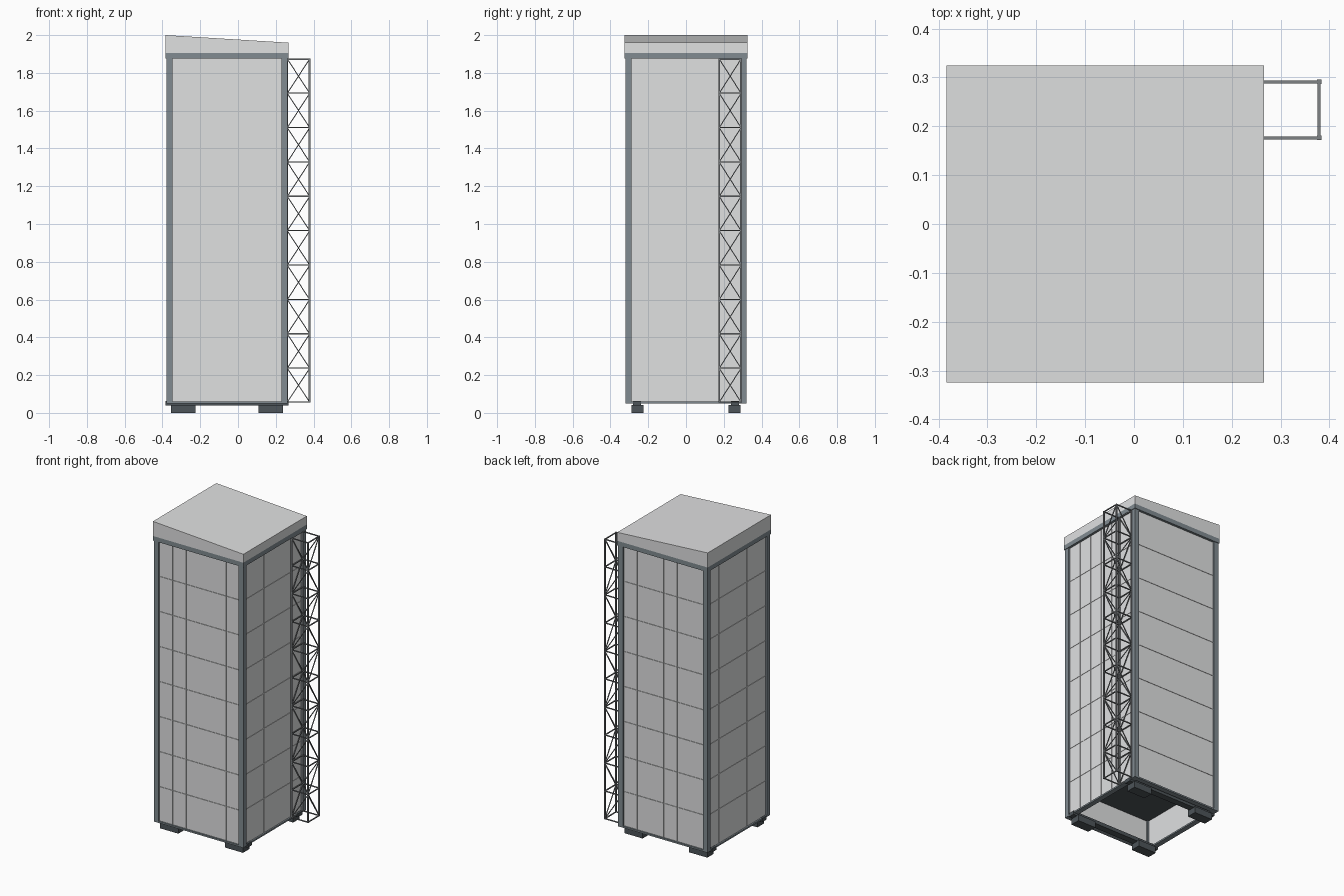
import bpy, bmesh, math
from mathutils import Vector, Matrix

if "Cube" in bpy.data.objects:
    bpy.data.objects.remove(bpy.data.objects["Cube"])


def material(name, rgb):
    m = bpy.data.materials.new(name)
    m.diffuse_color = (*rgb, 1)
    m.use_nodes = True
    m.node_tree.nodes["Principled BSDF"].inputs["Base Color"].default_value = m.diffuse_color
    return m


PANEL = material("light grey", (0.745, 0.75, 0.755))
FRAME = material("slate grey", (0.22, 0.26, 0.285))
FOOT = material("dark slate", (0.075, 0.09, 0.10))
STEEL = material("truss steel", (0.21, 0.225, 0.235))


def finish(bm, name, mat):
    bmesh.ops.recalc_face_normals(bm, faces=bm.faces)
    me = bpy.data.meshes.new(name)
    bm.to_mesh(me)
    bm.free()
    me.materials.append(mat)
    ob = bpy.data.objects.new(name, me)
    bpy.context.collection.objects.link(ob)
    return ob


def add_box(bm, lo, hi):
    lo, hi = Vector(lo), Vector(hi)
    mat = Matrix.Translation((lo + hi) / 2) @ Matrix.Diagonal((*(hi - lo), 1))
    return bmesh.ops.create_cube(bm, size=1, matrix=mat)["verts"]


def add_bar(bm, a, b, t):
    """Square bar from a to b."""
    a, b = Vector(a), Vector(b)
    d = b - a
    rot = d.to_track_quat('Z', 'Y').to_matrix().to_4x4()
    mat = Matrix.Translation((a + b) / 2) @ rot @ Matrix.Diagonal((t, t, d.length, 1))
    bmesh.ops.create_cube(bm, size=1, matrix=mat)


X0, X1, Y = -0.3835, 0.2665, 0.325      # roof footprint
CX = (X0 + X1) / 2
Z0, Z1 = 0.055, 1.875                   # panel field
H = 0.321                               # half width of the frame
C = 0.033                               # column size

# sloping roof cap
bm = bmesh.new()
for v in add_box(bm, (X0, -Y, 1.905), (X1, Y, 2.0)):
    if v.co.z > 1.95 and v.co.x > 0:
        v.co.z = 1.96
finish(bm, "roof_cap", PANEL)

# corner columns
bm = bmesh.new()
for sx in (-1, 1):
    for sy in (-1, 1):
        cx, cy = CX + sx * (H - C / 2), sy * (H - C / 2)
        add_box(bm, (cx - C / 2, cy - C / 2, 0.05), (cx + C / 2, cy + C / 2, 1.88))
finish(bm, "corner_columns", FRAME)


# top and bottom ring beams
def ring(name, z0, z1, h, w):
    bm = bmesh.new()
    for s in (-1, 1):
        a, b = sorted((s * h, s * (h - w)))
        add_box(bm, (CX - h, a, z0), (CX + h, b, z1))
        add_box(bm, (CX + a, -h + w, z0), (CX + b, h - w, z1))
    finish(bm, name, FRAME)


ring("top_beam", Z1, 1.905, 0.325, 0.04)
ring("bottom_beam", 0.05, 0.06, H, 0.033)

# cladding: 6 x 8 panels with hairline joints in front of a wall, on four sides
COLS, ROWS, GAP = 6, 8, 0.002
half = H - C
pw, ph = 2 * half / COLS, (Z1 - Z0) / ROWS
for k, side in enumerate(("front", "right", "back", "left")):
    place = Matrix.Translation((CX, 0, 0)) @ Matrix.Rotation(k * math.pi / 2, 4, 'Z')
    bm = bmesh.new()
    for i in range(COLS):
        for j in range(ROWS):
            u, z = -half + i * pw, Z0 + j * ph
            add_box(bm, (u + GAP / 2, -H + 0.010, z + GAP / 2),
                    (u + pw - GAP / 2, -H + 0.016, z + ph - GAP / 2))
    bm.transform(place)
    finish(bm, side + "_panels", PANEL)
    bm = bmesh.new()
    add_box(bm, (-half, -H + 0.016, Z0), (half, -H + 0.022, Z1))
    bm.transform(place)
    finish(bm, side + "_wall", PANEL)

# dark floor plate inside the shaft, seen from below
bm = bmesh.new()
c = H - 0.023
add_box(bm, (CX - c, -c, 0.245), (CX + c, c, 0.265))
finish(bm, "floor_plate", FOOT)

# skid rails and feet
bm = bmesh.new()
for s in (-1, 1):
    a, b = sorted((s * 0.237, s * 0.28))
    add_box(bm, (X0, a, 0.038), (X1, b, 0.062))
finish(bm, "skid_rails", FOOT)
bm = bmesh.new()
for sx in (-1, 1):
    for sy in (-1, 1):
        x, y = CX + sx * 0.2325, sy * 0.2575
        add_box(bm, (x - 0.065, y - 0.032, 0), (x + 0.065, y + 0.032, 0.042))
finish(bm, "feet", FOOT)

# lattice mast on the right side, one zigzag of diagonals per face
corners = [(0.2615, 0.1765), (0.379, 0.1765), (0.379, 0.291), (0.2615, 0.291)]
BAYS = 10
bay = (Z1 - Z0) / BAYS
bm = bmesh.new()
for x, y in corners:
    add_box(bm, (x - 0.0045, y - 0.0045, Z0), (x + 0.0045, y + 0.0045, Z1))
finish(bm, "mast_posts", STEEL)
bm = bmesh.new()
for k in range(4):
    p, q = corners[k], corners[(k + 1) % 4]
    for n in range(BAYS + 1):
        z = min(max(Z0 + n * bay, Z0 + 0.003), Z1 - 0.003)
        add_bar(bm, (*p, z), (*q, z), 0.006)
        if n < BAYS:
            a, b = (p, q) if (n + k) % 2 == 0 else (q, p)
            add_bar(bm, (*a, z), (*b, Z0 + (n + 1) * bay - 0.002), 0.005)
finish(bm, "mast_bracing", STEEL)
